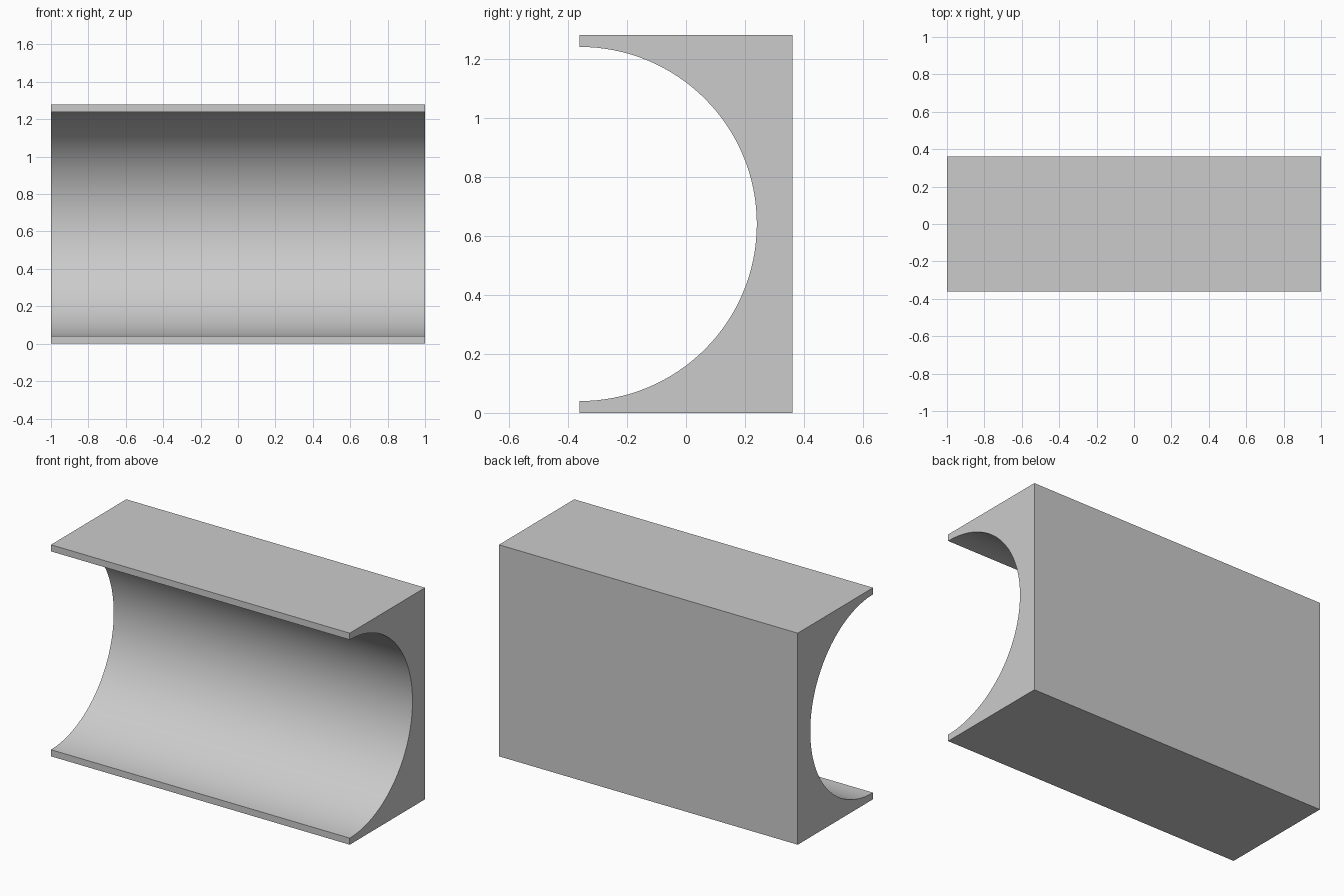
import bpy
import bmesh
from math import sin, cos, pi, radians

cube = bpy.data.objects.get("Cube")
if cube:
    bpy.data.objects.remove(cube, do_unlink=True)

LENGTH, DEPTH, HEIGHT, RADIUS = 2.0, 0.72, 1.28, 0.6
SEGMENTS = 64

# Plain grey material
grey = bpy.data.materials.new("light_grey")
grey.use_nodes = True
colour = (0.6, 0.6, 0.6, 1)
grey.diffuse_color = colour
grey.node_tree.nodes["Principled BSDF"].inputs["Base Color"].default_value = colour

# Side profile: square back, with a half-round channel cut into the front
front, back = -DEPTH / 2, DEPTH / 2
profile = [(front, 0), (back, 0), (back, HEIGHT), (front, HEIGHT)]
for i in range(SEGMENTS + 1):
    a = pi / 2 - pi * i / SEGMENTS
    profile.append((front + RADIUS * cos(a), HEIGHT / 2 + RADIUS * sin(a)))

# Extrude the profile along the length
bm = bmesh.new()
end = bm.faces.new([bm.verts.new((-LENGTH / 2, y, z)) for y, z in profile])
result = bmesh.ops.extrude_face_region(bm, geom=[end], use_keep_orig=True)
moved = [v for v in result["geom"] if isinstance(v, bmesh.types.BMVert)]
bmesh.ops.translate(bm, verts=moved, vec=(LENGTH, 0, 0))
bmesh.ops.recalc_face_normals(bm, faces=bm.faces)

mesh = bpy.data.meshes.new("channel_block")
bm.to_mesh(mesh)
bm.free()
mesh.materials.append(grey)
block = bpy.data.objects.new("channel_block", mesh)
bpy.context.collection.objects.link(block)

# Smooth channel, crisp outer edges
bpy.ops.object.select_all(action="DESELECT")
block.select_set(True)
bpy.context.view_layer.objects.active = block
bpy.ops.object.shade_smooth_by_angle(angle=radians(30))
